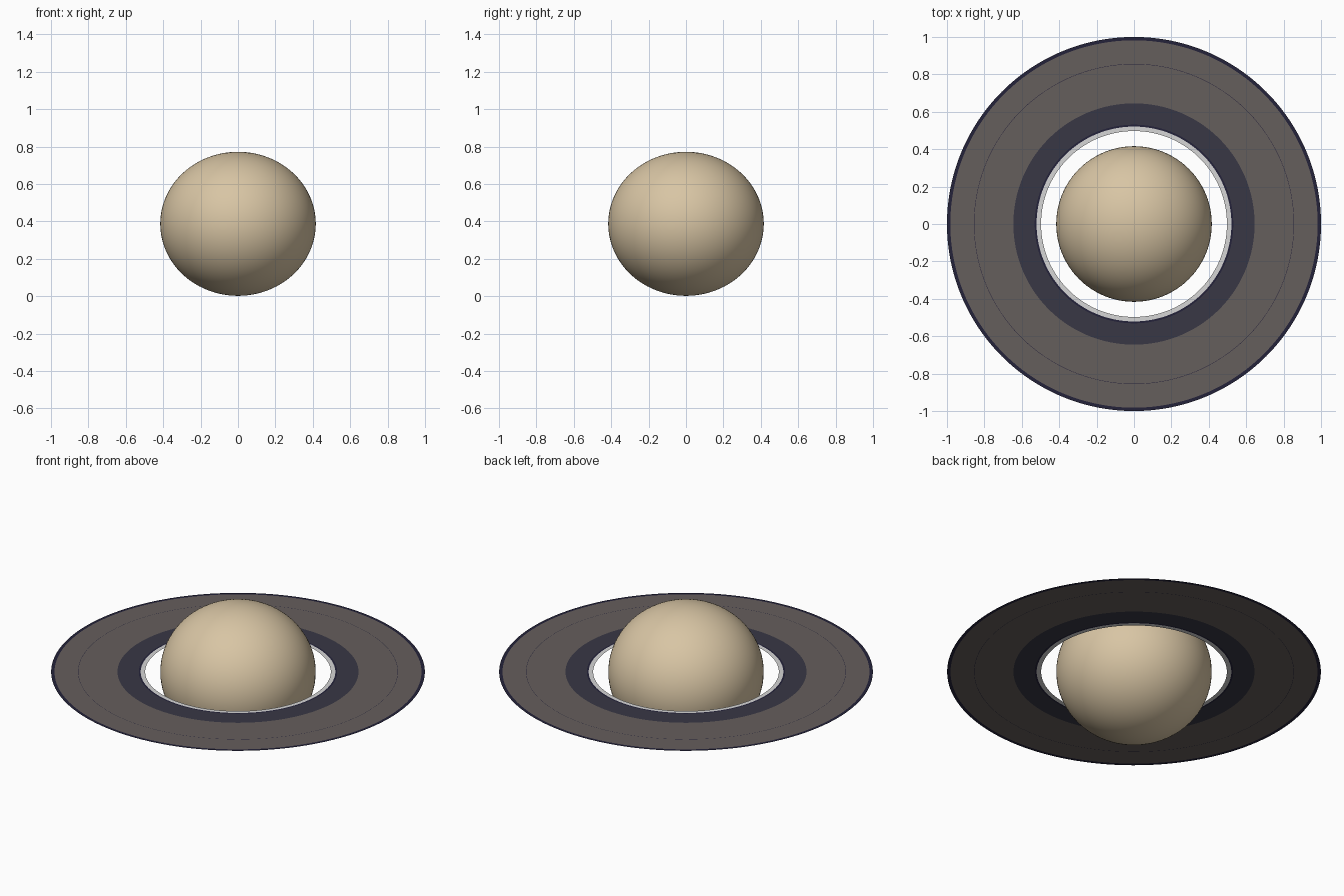
import bpy, bmesh, math

if "Cube" in bpy.data.objects:
    bpy.data.objects.remove(bpy.data.objects["Cube"])

CENTER_Z = 0.387


def material(name, rgb):
    """Flat colour from 0-255 display values, stored as linear."""
    m = bpy.data.materials.new(name)
    lin = [((c / 255 + 0.055) / 1.055) ** 2.4 for c in rgb]
    m.diffuse_color = (*lin, 1.0)
    m.use_nodes = True
    m.node_tree.nodes["Principled BSDF"].inputs["Base Color"].default_value = m.diffuse_color
    return m


sand = material("sand", (216, 197, 164))
pale = material("pale_grey", (214, 214, 214))
navy = material("dark_navy", (36, 34, 58))
slate = material("slate_blue", (56, 55, 69))
taupe = material("taupe", (101, 94, 92))

# Planet body: a slightly flattened smooth globe
bpy.ops.mesh.primitive_uv_sphere_add(segments=96, ring_count=48, radius=1,
                                     location=(0, 0, CENTER_Z))
planet = bpy.context.object
planet.name = "planet"
planet.scale = (0.416, 0.416, 0.385)
bpy.ops.object.transform_apply(location=False, rotation=False, scale=True)
bpy.ops.object.shade_smooth()
planet.data.materials.append(sand)


def ring(name, inner, outer, mat, sides=192):
    """Flat paper-thin annulus facing up."""
    bm = bmesh.new()
    loops = []
    for r in (inner, outer):
        loops.append([bm.verts.new((r * math.cos(2 * math.pi * i / sides),
                                    r * math.sin(2 * math.pi * i / sides), 0))
                      for i in range(sides)])
    a, b = loops
    for i in range(sides):
        j = (i + 1) % sides
        bm.faces.new((a[i], b[i], b[j], a[j]))
    mesh = bpy.data.meshes.new(name)
    bm.to_mesh(mesh)
    bm.free()
    mesh.materials.append(mat)
    obj = bpy.data.objects.new(name, mesh)
    obj.location.z = CENTER_Z
    bpy.context.collection.objects.link(obj)


# Ring bands from the inside out
for name, inner, outer, mat in (
    ("innermost_ring", 0.497, 0.521, pale),
    ("inner_ring_edge", 0.521, 0.531, navy),
    ("inner_ring", 0.531, 0.645, slate),
    ("main_ring", 0.645, 0.854, taupe),
    ("ring_gap_line", 0.854, 0.856, navy),
    ("outer_ring", 0.856, 0.982, taupe),
    ("outer_ring_edge", 0.982, 1.0, navy),
):
    ring(name, inner, outer, mat)
